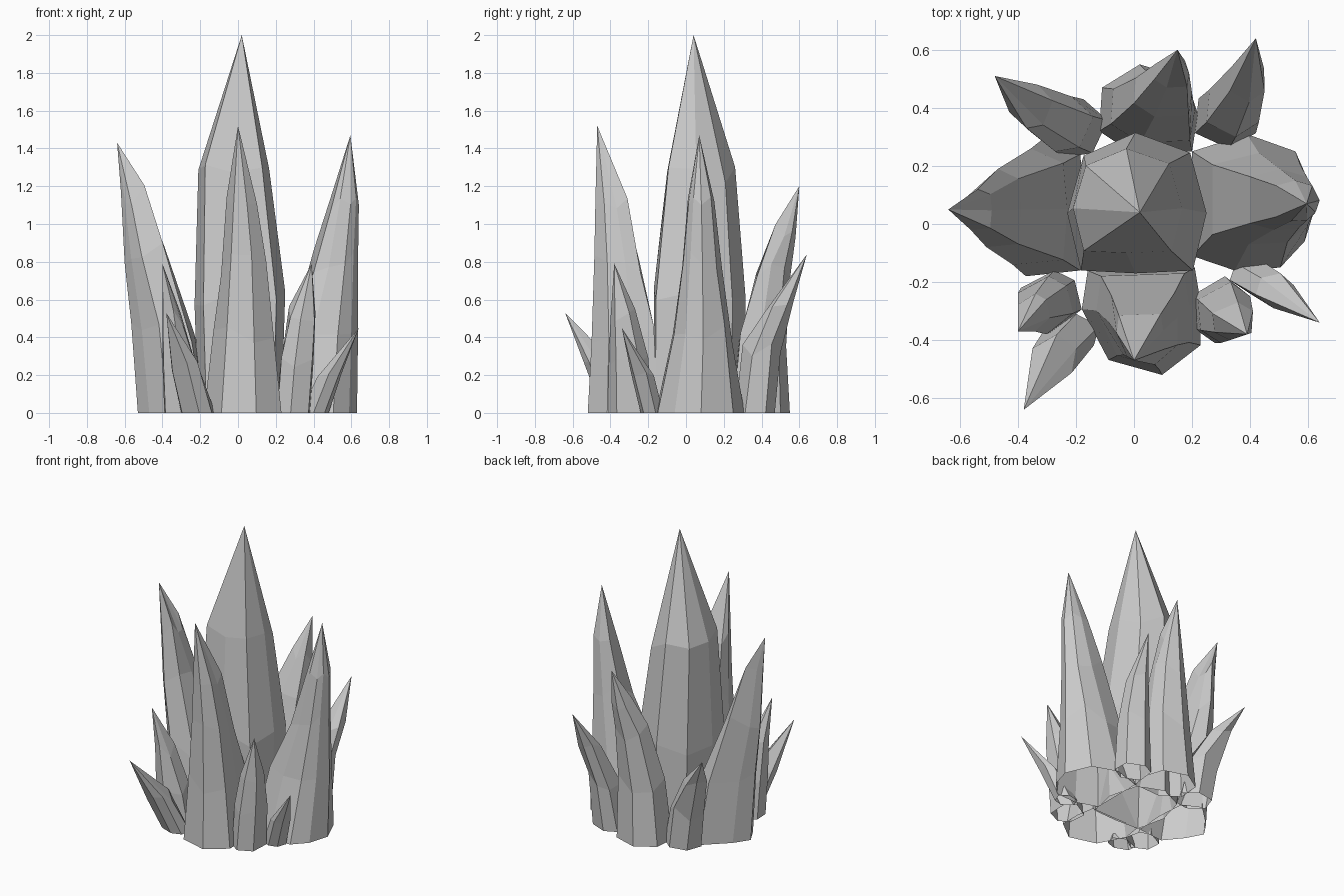
import bpy, bmesh, math, random

stone = bpy.data.materials.new("pale grey crystal")
stone.diffuse_color = (0.6, 0.6, 0.6, 1)


def unit(pts):
    """Stretch an outline to fill a -1..1 square."""
    lo = [min(p[k] for p in pts) for k in (0, 1)]
    hi = [max(p[k] for p in pts) for k in (0, 1)]
    return [tuple(2 * (p[k] - lo[k]) / (hi[k] - lo[k]) - 1 for k in (0, 1)) for p in pts]


def ragged(rng, sides):
    """Irregular round outline."""
    turn = rng.uniform(0, math.tau)
    angles = [turn + math.tau * (i + rng.uniform(-0.2, 0.2)) / sides for i in range(sides)]
    return [(math.cos(a), math.sin(a)) for a in angles]


def crystal(name, seed, rings, tip, shape=None):
    """Loft rings (z, x0, x1, y0, y1) up to a point; the underside is open."""
    rng = random.Random(seed)
    shape = unit(shape or ragged(rng, 6))
    sides = len(shape)
    bm = bmesh.new()
    loops = []
    for n, (z, x0, x1, y0, y1) in enumerate(rings):
        # upper rings zigzag in height to give uneven facets
        wob = 0.0 if n == 0 else 0.06 * min(1, tip[2])
        loops.append([bm.verts.new(((x0 + x1) / 2 + u * (x1 - x0) / 2,
                                    (y0 + y1) / 2 + v * (y1 - y0) / 2,
                                    z + rng.uniform(-wob, wob))) for u, v in shape])
    apex = bm.verts.new(tip)
    for i in range(sides):
        j = (i + 1) % sides
        for a, b in zip(loops, loops[1:]):
            bm.faces.new((a[i], a[j], b[j], b[i]))
        bm.faces.new((loops[-1][i], loops[-1][j], apex))
    me = bpy.data.meshes.new(name)
    bm.to_mesh(me)
    bm.free()
    me.materials.append(stone)
    ob = bpy.data.objects.new(name, me)
    bpy.context.collection.objects.link(ob)


# Tall central spire
crystal("centre_crystal", 3, [(0, -.21, .23, -.17, .31), (.6, -.23, .25, -.17, .315),
                              (1.27, -.21, .165, -.10, .26)], (.02, .04, 2.0),
        [(-.25, .04), (-.2, -.16), (0, -.17), (.21, -.16), (.26, .04), (.2, .25),
         (0, .32), (-.19, .24)])

# Four large crystals around it
crystal("left_crystal", 5, [(0, -.53, -.17, -.18, .30), (.42, -.565, -.23, -.14, .26),
                            (.85, -.60, -.39, -.08, .19), (1.16, -.62, -.49, -.02, .12)],
        (-.64, .05, 1.43),
        [(-.64, .05), (-.56, -.06), (-.43, -.18), (-.18, -.16), (-.16, .05), (-.18, .24),
         (-.34, .3), (-.55, .15)])
crystal("right_crystal", 8, [(0, .20, .63, -.16, .31), (.42, .27, .635, -.07, .245),
                             (.8, .40, .635, -.02, .19), (1.12, .49, .64, .01, .15)],
        (.595, .07, 1.47),
        [(.23, -.11), (.37, -.16), (.52, -.15), (.6, -.06), (.64, .08), (.57, .25),
         (.41, .31), (.23, .25)])
crystal("front_crystal", 11, [(0, -.18, .23, -.52, -.15), (.42, -.13, .19, -.50, -.17),
                              (.78, -.09, .15, -.485, -.24), (1.14, -.06, .10, -.48, -.31)],
        (0, -.47, 1.52),
        [(-.16, -.17), (-.18, -.3), (-.09, -.47), (.09, -.52), (.22, -.42), (.22, -.28),
         (.2, -.16)])
crystal("back_crystal", 14, [(0, -.12, .22, .24, .55), (.4, -.08, .21, .28, .53),
                             (.75, 0, .20, .37, .55), (.98, .07, .19, .47, .58)],
        (.15, .60, 1.2),
        [(-.12, .32), (0, .24), (.2, .25), (.22, .38), (.18, .5), (.02, .55), (-.11, .47)])

# Medium corner crystals
crystal("back_left_crystal", 17, [(0, -.33, -.09, .23, .43), (.25, -.36, -.14, .25, .44),
                                  (.48, -.43, -.28, .33, .48)], (-.48, .51, .70))
crystal("back_right_crystal", 20, [(0, .21, .42, .26, .47), (.32, .25, .43, .30, .50),
                                   (.58, .33, .45, .42, .57)], (.42, .64, .84))
crystal("front_left_crystal", 23, [(0, -.39, -.18, -.37, -.16), (.25, -.40, -.21, -.38, -.18),
                                   (.5, -.40, -.29, -.37, -.24)], (-.40, -.37, .79))
crystal("front_right_crystal", 26, [(0, .20, .38, -.41, -.18), (.25, .22, .40, -.41, -.20),
                                    (.52, .27, .41, -.40, -.27)], (.39, -.38, .79))

# Small leaning shards
crystal("right_shard", 29, [(0, .33, .48, -.24, -.12), (.2, .42, .55, -.29, -.17)],
        (.64, -.34, .45))
crystal("front_left_shard", 32, [(0, -.30, -.12, -.44, -.31), (.25, -.35, -.20, -.54, -.38)],
        (-.38, -.64, .53))
